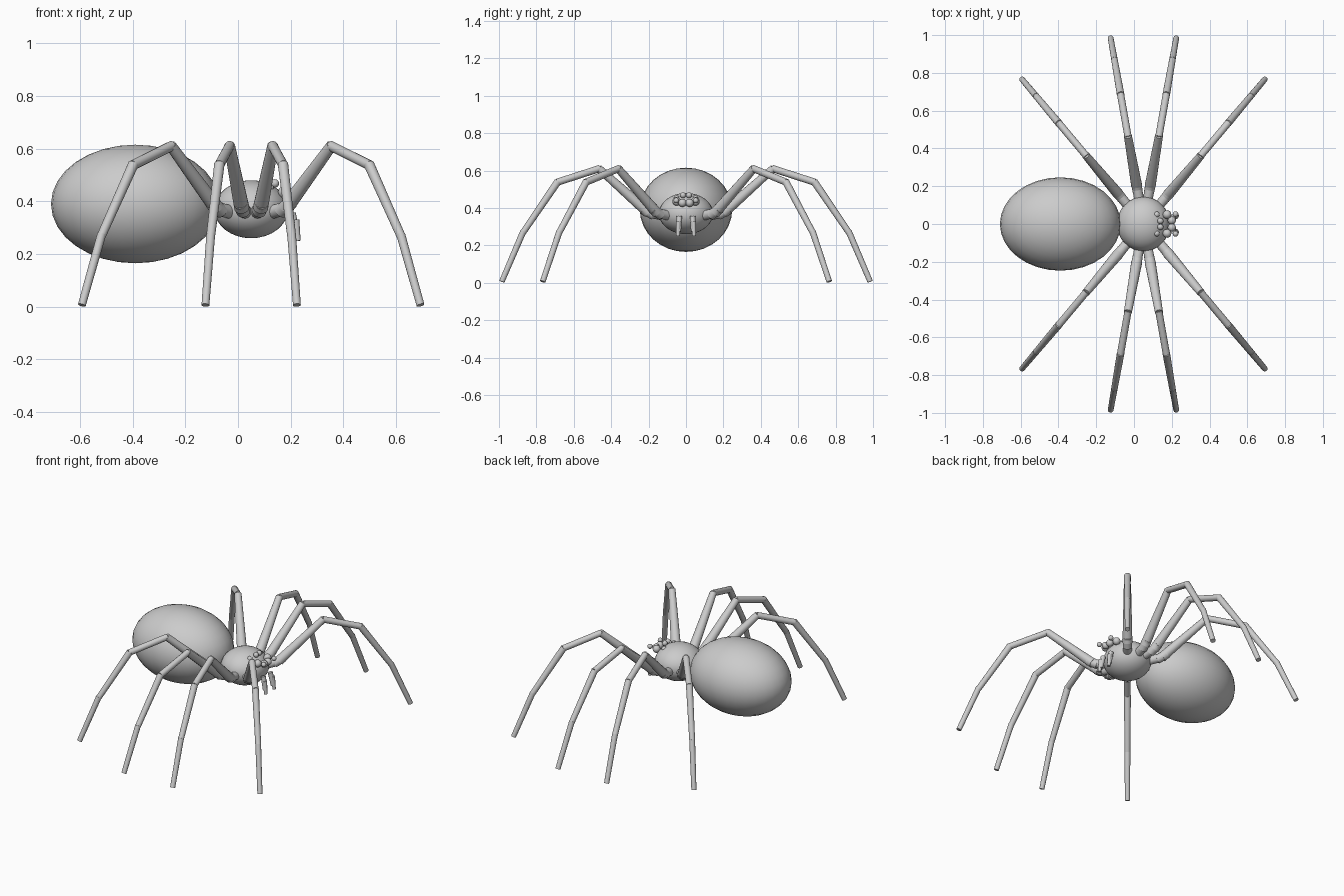
import bpy, math
from mathutils import Vector

if "Cube" in bpy.data.objects:
    bpy.data.objects.remove(bpy.data.objects["Cube"])

grey = bpy.data.materials.new("plain_grey")
grey.diffuse_color = (0.6, 0.6, 0.6, 1)
grey.use_nodes = True
grey.node_tree.nodes["Principled BSDF"].inputs["Base Color"].default_value = grey.diffuse_color


def finish(name):
    ob = bpy.context.object
    ob.name = name
    ob.data.materials.append(grey)
    bpy.ops.object.shade_smooth_by_angle(angle=math.radians(40))
    return ob


def ellipsoid(name, centre, radii, segments=32, rings=16):
    bpy.ops.mesh.primitive_uv_sphere_add(segments=segments, ring_count=rings,
                                         radius=1, location=centre)
    bpy.context.object.scale = radii
    bpy.ops.object.transform_apply(location=False, rotation=False, scale=True)
    return finish(name)


def rod(name, a, b, r1, r2, sides=16):
    a, b = Vector(a), Vector(b)
    d = b - a
    bpy.ops.mesh.primitive_cone_add(vertices=sides, radius1=r1, radius2=r2,
                                    depth=d.length, location=(a + b) / 2,
                                    rotation=d.to_track_quat('Z', 'Y').to_euler())
    return finish(name)


# Body
ellipsoid("abdomen", (-0.39, 0, 0.39), (0.32, 0.247, 0.225))
ellipsoid("head_body", (0.05, 0, 0.37), (0.14, 0.145, 0.11))

# Legs: every leg shares one profile of (part, start, end, radii) in the (reach, height) plane
profile = [
    ("coxa", (0.10, 0.355), (0.185, 0.37), 0.026, 0.026),
    ("trochanter", (0.175, 0.362), (0.235, 0.395), 0.027, 0.027),
    ("femur", (0.205, 0.375), (0.475, 0.612), 0.029, 0.021),
    ("patella", (0.468, 0.611), (0.70, 0.537), 0.019, 0.019),
    ("tibia", (0.695, 0.542), (0.885, 0.268), 0.020, 0.017),
    ("foot", (0.883, 0.275), (1.0, 0.006), 0.017, 0.015),
]
for side in (1, -1):
    for n, deg in enumerate((50, 80, 100, 130)):
        c = math.cos(math.radians(deg))
        s = math.sin(math.radians(deg)) * side
        for part, p, q, r1, r2 in profile:
            rod(f"leg_{n + 1}_{part}_{'left' if side > 0 else 'right'}",
                (0.05 + p[0] * c, p[0] * s, p[1]),
                (0.05 + q[0] * c, q[0] * s, q[1]), r1, r2)

# Eyes and jaws, mirrored across the middle
for side in (1, -1):
    for x, y, z, r in ((0.12, 0.050, 0.45, 0.016), (0.175, 0.050, 0.435, 0.023),
                       (0.22, 0.052, 0.44, 0.015), (0.14, 0.016, 0.468, 0.016),
                       (0.20, 0.019, 0.427, 0.022)):
        if (x, y) != (0.12, 0.02):
            ellipsoid("eye", (x, y * side, z), (r, r, r), 16, 8)
    rod("jaw", (0.205, 0.035 * side, 0.355), (0.222, 0.040 * side, 0.275), 0.015, 0.014, 12)
    rod("fang", (0.220, 0.040 * side, 0.33), (0.228, 0.043 * side, 0.25), 0.013, 0.010, 12)
